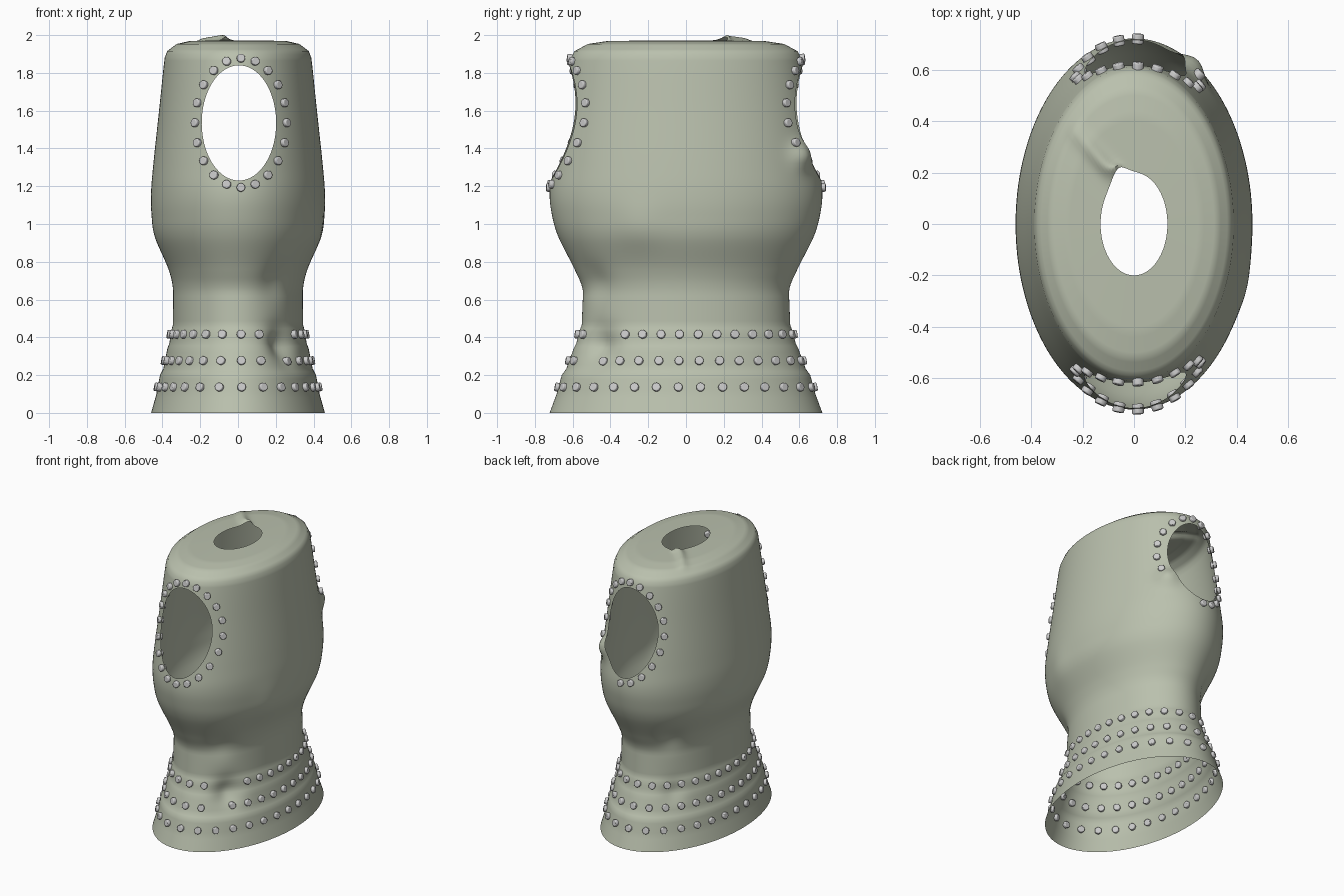
import bpy, bmesh, math
from mathutils import Vector, Matrix

if "Cube" in bpy.data.objects:
    bpy.data.objects.remove(bpy.data.objects["Cube"])

# profile of the elliptical shell: z, half width in x, half depth in y
PROFILE = [(0, .46, .722), (.10, .432, .685), (.20, .413, .658), (.235, .395, .633),
           (.34, .374, .595), (.37, .363, .580), (.43, .355, .566), (.465, .345, .552),
           (.64, .343, .545), (.76, .368, .59), (.93, .440, .675), (1.05, .458, .710),
           (1.17, .460, .722), (1.32, .448, .702), (1.6, .418, .656), (1.88, .388, .61),
           (1.915, .375, .59), (1.953, .325, .52), (1.968, .26, .42), (1.972, .13, .20)]
HOLE = (.005, 1.535, .197, .305)          # arm opening: x, z, half width, half height
# local damage: centre, radius, push along the outward normal
DENTS = [((.24, -.46, .36), .09, -.05), ((.19, -.47, .70), .09, -.015),
         ((-.2, .46, .76), .08, -.02), ((-.22, .46, .36), .07, -.02),
         ((.21, .60, 1.36), .07, .045), ((.41, -.25, 1.0), .12, .012)]


def catmull(p0, p1, p2, p3, t):
    return tuple(.5 * (2*b + (c-a)*t + (2*a-5*b+4*c-d)*t*t + (3*b-a-3*c+d)*t**3)
                 for a, b, c, d in zip(p0, p1, p2, p3))


def dense_profile():
    out = []
    last = len(PROFILE) - 1
    for i in range(last):
        p1, p2 = PROFILE[i], PROFILE[i+1]
        smooth = 8 <= i <= 14
        p0, p3 = PROFILE[max(i-1, 0)], PROFILE[min(i+2, last)]
        n = max(2, math.ceil(math.dist(p1, p2) / .025))
        for k in range(n):
            t = k / n
            out.append(catmull(p0, p1, p2, p3, t) if smooth
                       else tuple(a + (b-a)*t for a, b in zip(p1, p2)))
    return out + [PROFILE[-1]]


RINGS = dense_profile()


def size_at(z):
    for p, q in zip(RINGS, RINGS[1:]):
        if p[0] <= z <= q[0]:
            t = (z - p[0]) / (q[0] - p[0])
            return p[1] + (q[1]-p[1])*t, p[2] + (q[2]-p[2])*t
    return RINGS[-1][1:]


def on_side(x, z, side):
    a, b = size_at(z)
    return Vector((x, side * b * math.sqrt(max(0, 1 - (x/a)**2)), z))


def normal(p):
    a, b = size_at(p.z)
    a1, _ = size_at(max(0, p.z - .04))
    a2, _ = size_at(min(1.9, p.z + .04))
    n = Vector((p.x/a**2, p.y/b**2, 0)).normalized()
    n.z = -(a2 - a1) / .08
    return n.normalized()


def damage(p):
    q = p.copy()
    if p.z < 1.94:
        for c, r, d in DENTS:
            q += normal(p) * d * math.exp(-((p - Vector(c)).length / r)**2)
    else:
        # torn and lifted crease behind the neck opening
        a, b = Vector((-.08, .19)), Vector((-.22, .35))
        v = p.xy - a
        t = min(1, max(0, v.dot(b-a) / (b-a).length_squared))
        q.z += .03 * (1 - .6*t) * math.exp(-((p.xy - a - (b-a)*t).length / .03)**2)
        q.y += .04 * math.exp(-((p.xy - Vector((-.06, .175))).length / .045)**2)
    return q


def finish(bm, name, angle, mat):
    bmesh.ops.recalc_face_normals(bm, faces=bm.faces)
    me = bpy.data.meshes.new(name)
    bm.to_mesh(me)
    bm.free()
    me.materials.append(mat)
    ob = bpy.data.objects.new(name, me)
    bpy.context.collection.objects.link(ob)
    bpy.ops.object.select_all(action='DESELECT')
    ob.select_set(True)
    bpy.context.view_layer.objects.active = ob
    bpy.ops.object.shade_smooth_by_angle(angle=math.radians(angle))
    return ob


def material(name, color):
    m = bpy.data.materials.new(name)
    m.diffuse_color = (*color, 1)
    m.use_nodes = True
    m.node_tree.nodes["Principled BSDF"].inputs["Base Color"].default_value = m.diffuse_color
    return m


PLATE = material("green_grey_plate", (.49, .53, .42))
STEEL = material("rivet_steel", (.68, .68, .69))

# body shell with neck opening at the top
N = 144
bm = bmesh.new()
rows = [[bm.verts.new((a*math.cos(2*math.pi*i/N), b*math.sin(2*math.pi*i/N), z))
         for i in range(N)] for z, a, b in RINGS]
for r, s in zip(rows, rows[1:]):
    for i in range(N):
        j = (i+1) % N
        bm.faces.new((r[i], r[j], s[j], s[i]))

# arm openings front and back, rim snapped to the ellipse
cx, cz, rx, rz = HOLE
def reach(p):
    return math.hypot((p.x-cx)/rx, (p.z-cz)/rz)
gone = [f for f in bm.faces if reach(f.calc_center_median()) < 1]
bmesh.ops.delete(bm, geom=gone, context='FACES')
for v in bm.verts:
    if v.is_boundary and .1 < v.co.z < 1.95:
        k = 1 / reach(v.co)
        v.co = on_side(cx + (v.co.x-cx)*k, cz + (v.co.z-cz)*k, 1 if v.co.y > 0 else -1)
for v in bm.verts:
    v.co = damage(v.co)
finish(bm, "breastplate_shell", 50, PLATE)


def rivets(name, points):
    bm = bmesh.new()
    for p in points:
        rot = normal(p).to_track_quat('Z', 'Y').to_matrix().to_4x4()
        bmesh.ops.create_cone(bm, cap_ends=True, segments=12, radius1=.023, radius2=.023,
                              depth=.04, matrix=Matrix.Translation(damage(p)) @ rot)
    ob = finish(bm, name, 60, STEEL)
    m = ob.modifiers.new("round", 'BEVEL')
    m.width, m.segments, m.limit_method = .012, 3, 'ANGLE'


# three rivet rows round the skirt, evenly spaced along each ellipse
def skirt_row(z, count):
    a, b = size_at(z)
    pts = [Vector((a*math.sin(t*math.pi/1000), -b*math.cos(t*math.pi/1000), z))
           for t in range(2001)]
    total = sum((q-p).length for p, q in zip(pts, pts[1:]))
    out, run = [], 0
    for p, q in zip(pts, pts[1:]):
        if run >= (len(out) + .15) * total / count and len(out) < count:
            out.append(p)
        run += (q-p).length
    return out

# the rivets at the front dent are lost on the upper two rows
for label, z, lost in (("lower", .135, ()), ("middle", .275, (2,)), ("upper", .415, (2, 3))):
    row = [p for i, p in enumerate(skirt_row(z, 30)) if i not in lost]
    rivets(f"skirt_rivets_{label}", row)

# rivet ring round each arm opening
for label, side in (("front", -1), ("back", 1)):
    ring = []
    for i in range(20):
        t = 2*math.pi*i/20
        if side > 0 and i in (16, 17, 18):      # lost where the rim is bent
            continue
        ring.append(on_side(cx + .01 + .238*math.cos(t), cz + .342*math.sin(t), side))
    rivets(f"arm_opening_rivets_{label}", ring)
